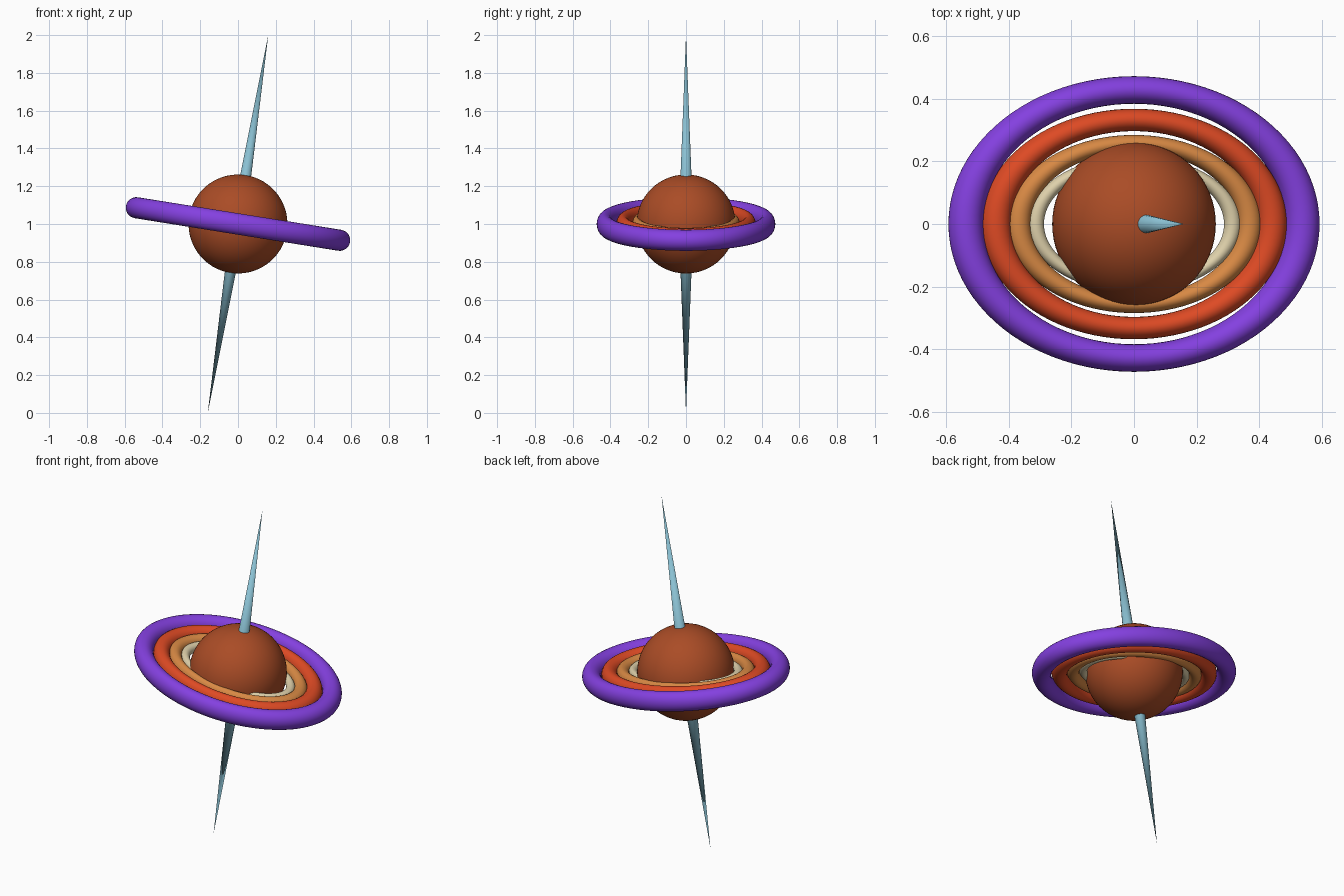
import bpy, bmesh, math
from mathutils import Matrix

if "Cube" in bpy.data.objects:
    bpy.data.objects.remove(bpy.data.objects["Cube"])

CENTRE = Matrix.Translation((0, 0, 1))
TILT = CENTRE @ Matrix.Rotation(math.radians(9.1), 4, 'Y')


def material(name, rgb):
    m = bpy.data.materials.new(name)
    lin = [((c / 255 + 0.055) / 1.055) ** 2.4 for c in rgb]
    m.diffuse_color = (*lin, 1)
    m.use_nodes = True
    m.node_tree.nodes["Principled BSDF"].inputs["Base Color"].default_value = m.diffuse_color
    return m


def finish(name, bm, mat, matrix):
    bmesh.ops.recalc_face_normals(bm, faces=bm.faces)
    for f in bm.faces:
        f.smooth = True
    mesh = bpy.data.meshes.new(name)
    bm.to_mesh(mesh)
    bm.free()
    mesh.materials.append(mat)
    ob = bpy.data.objects.new(name, mesh)
    bpy.context.collection.objects.link(ob)
    ob.matrix_world = matrix
    return ob


# planet ball
bm = bmesh.new()
bmesh.ops.create_uvsphere(bm, u_segments=64, v_segments=32, radius=0.262)
finish("planet", bm, material("rust brown", (170, 76, 38)), TILT)


# oval rings: outer x radius, tube radius, y squash
def ring(name, outer, tube, squash, mat, n=96, k=24):
    bm = bmesh.new()
    rows = []
    for i in range(n):
        a = 2 * math.pi * i / n
        row = []
        for j in range(k):
            b = 2 * math.pi * j / k
            r = outer - tube + tube * math.cos(b)
            row.append(bm.verts.new((r * math.cos(a), r * math.sin(a) * squash, tube * math.sin(b))))
        rows.append(row)
    for i in range(n):
        p, q = rows[i], rows[(i + 1) % n]
        for j in range(k):
            m = (j + 1) % k
            bm.faces.new((p[j], q[j], q[m], p[m]))
    finish(name, bm, mat, TILT)


ring("outer_ring", 0.601, 0.056, 0.787, material("purple", (132, 64, 224)))
ring("second_ring", 0.495, 0.048, 0.745, material("red orange", (222, 74, 36)))
ring("third_ring", 0.413, 0.039, 0.69, material("tan orange", (216, 137, 68)))
ring("inner_ring", 0.346, 0.027, 0.63, material("cream", (222, 208, 170)))

# pole spikes, running from the planet centre to the tips
blue = material("pale blue", (138, 192, 210))
LENGTH = 1 / math.cos(math.radians(9.1))
for name, flip in (("top_spike", 0), ("bottom_spike", math.pi)):
    bm = bmesh.new()
    bmesh.ops.create_cone(bm, cap_ends=True, segments=32, radius1=0.039, radius2=0.0,
                          depth=LENGTH, matrix=Matrix.Translation((0, 0, LENGTH / 2)))
    bmesh.ops.remove_doubles(bm, verts=bm.verts, dist=1e-5)
    ob = finish(name, bm, blue, TILT @ Matrix.Rotation(flip, 4, 'X'))
    for p in ob.data.polygons:
        p.use_smooth = len(p.vertices) < 5
